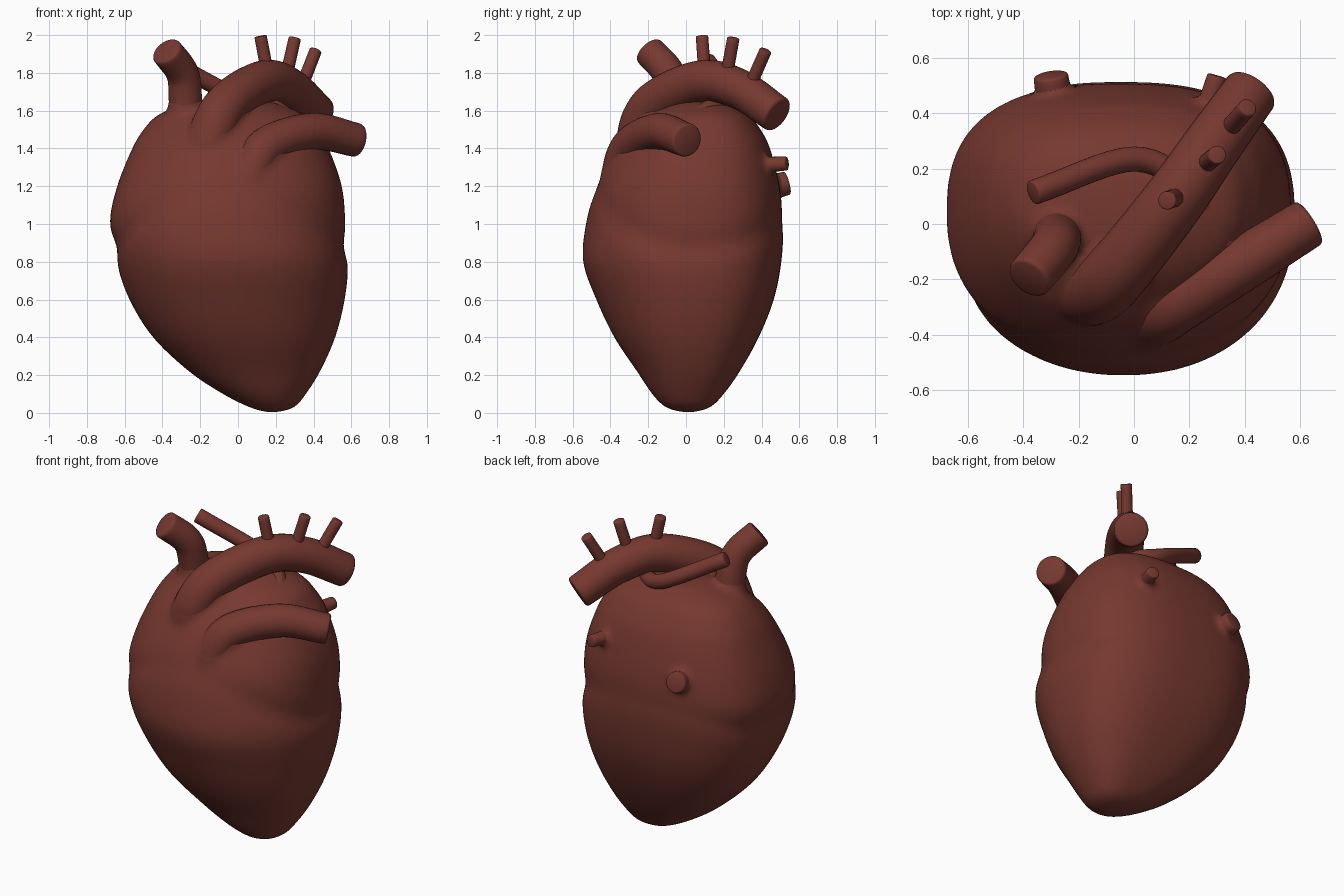
import bpy
import math
from mathutils import Vector

cube = bpy.data.objects.get("Cube")
if cube:
    bpy.data.objects.remove(cube, do_unlink=True)

muscle = bpy.data.materials.new("muscle red")
muscle.use_nodes = True
red = (0.18, 0.04, 0.029, 1)
muscle.diffuse_color = red
shader = muscle.node_tree.nodes["Principled BSDF"]
shader.inputs["Base Color"].default_value = red


def spline(rows, steps):
    """Smooth curve through rows of numbers of any width."""
    rows = [Vector(row) for row in rows]
    before = rows[0] * 2 - rows[1]
    after = rows[-1] * 2 - rows[-2]
    padded = [before] + rows + [after]
    curve = []
    for a, b, c, d in zip(padded, padded[1:], padded[2:], padded[3:]):
        start_slope, end_slope = (c - a) / 2, (d - b) / 2
        for step in range(steps):
            t = step / steps
            ease = t * t * (3 - 2 * t)
            curve.append(b.lerp(c, ease) + start_slope * (t * (1 - t) ** 2)
                         - end_slope * (t * t * (1 - t)))
    return curve + [rows[-1]]


def skin(rings):
    """Closed skin over equal rings of points."""
    count = len(rings[0])
    verts = [point for ring in rings for point in ring]
    faces = []
    for row in range(len(rings) - 1):
        for i in range(count):
            low, low_next = row * count + i, row * count + (i + 1) % count
            faces.append((low, low_next, low_next + count, low + count))
    faces.append(tuple(reversed(range(count))))
    faces.append(tuple(range(len(verts) - count, len(verts))))
    return verts, faces


def tube(path, start_radius, end_radius, flare=0.0, sides=28):
    """Round vessel along a path, with a softened rim at its end."""
    centres = spline(path, 8)
    radii = []
    for i in range(len(centres)):
        t = i / (len(centres) - 1)
        radius = start_radius + (end_radius - start_radius) * t
        radii.append(radius * (1 + flare * (1 - t) ** 2))
    direction = (centres[-1] - centres[-2]).normalized()
    tip, rim = centres[-1], end_radius * 0.15
    centres += [tip + direction * rim * 0.7, tip + direction * rim]
    radii += [end_radius * 0.95, end_radius * 0.85]
    side = (centres[1] - centres[0]).orthogonal()
    rings = []
    for i, (centre, radius) in enumerate(zip(centres, radii)):
        following = centres[min(i + 1, len(centres) - 1)]
        ahead = (following - centres[max(i - 1, 0)]).normalized()
        side = (side - ahead * side.dot(ahead)).normalized()
        up = ahead.cross(side)
        angles = [math.tau * k / sides for k in range(sides)]
        rings.append([centre + (side * math.cos(a) + up * math.sin(a)) * radius
                      for a in angles])
    return skin(rings)


def add_part(name, verts, faces):
    mesh = bpy.data.meshes.new(name)
    mesh.from_pydata(verts, [], faces)
    mesh.materials.append(muscle)
    part = bpy.data.objects.new(name, mesh)
    bpy.context.collection.objects.link(part)
    bpy.ops.object.select_all(action="DESELECT")
    part.select_set(True)
    bpy.context.view_layer.objects.active = part
    bpy.ops.object.shade_smooth_by_angle(angle=math.radians(50))
    return part


# Large vessels: start radius, end radius, root flare, points fused into the body, path
vessels = {
    "aortic_arch": (0.13, 0.1, 0.3, 3, [
        (-0.17, -0.2, 1.28), (-0.14, -0.24, 1.47), (-0.05, -0.16, 1.64),
        (0.14, 0.08, 1.755), (0.28, 0.28, 1.715), (0.42, 0.475, 1.585)]),
    "pulmonary_trunk": (0.12, 0.09, 0.3, 3, [
        (0.04, -0.33, 1.12), (0.08, -0.33, 1.29), (0.17, -0.28, 1.42),
        (0.4, -0.14, 1.49), (0.625, 0, 1.445)]),
    "upper_vein": (0.09, 0.084, 1.1, 2, [
        (-0.28, -0.02, 1.45), (-0.28, -0.06, 1.7),
        (-0.3, -0.1, 1.81), (-0.375, -0.19, 1.91)]),
    "back_vein_right": (0.07, 0.063, 0.5, 2, [(-0.28, 0.4, 1.18), (-0.3, 0.53, 1.215)]),
    "back_vein_left": (0.045, 0.037, 0.5, 2, [(0.25, 0.36, 1.31), (0.3, 0.53, 1.32)]),
    "thin_artery": (0.045, 0.045, 0, 0, [
        (0.36, -0.12, 1.47), (0.2, 0.12, 1.61),
        (0, 0.235, 1.67), (-0.36, 0.115, 1.86)]),
}

# Heart body sections: height, right, left, front and back edges
sections = [
    (0.002, 0.15, 0.21, -0.02, 0.04), (0.03, 0.06, 0.3, -0.11, 0.13),
    (0.1, -0.08, 0.36, -0.18, 0.2), (0.22, -0.26, 0.435, -0.26, 0.285),
    (0.4, -0.45, 0.515, -0.38, 0.385), (0.6, -0.575, 0.565, -0.475, 0.465),
    (0.8, -0.645, 0.585, -0.545, 0.505), (1, -0.68, 0.57, -0.53, 0.515),
    (1.2, -0.64, 0.55, -0.475, 0.495), (1.4, -0.56, 0.48, -0.37, 0.445),
    (1.5, -0.5, 0.42, -0.28, 0.395), (1.58, -0.42, 0.35, -0.19, 0.33),
    (1.64, -0.26, 0.2, -0.07, 0.22), (1.655, -0.12, 0.1, 0.02, 0.14)]


def section_ring(section, sides=72):
    """Outline pointed to the front and full at the back, with a shallow groove."""
    height, right, left, front, back = section
    middle = (front + back) / 2 + (back - front) * 0.04
    ring = []
    for k in range(sides):
        angle = math.tau * k / sides
        c, s = math.cos(angle), math.sin(angle)
        power, rise, depth = (0.77, 0.14, back - middle) if s > 0 else (0.93, 0.3, middle - front)
        groove = 0.88 + rise * s * s
        dent = 1 - (0.012 + 0.025 * c * c) * math.exp(-((height - groove) / 0.07) ** 2)
        x = math.copysign(abs(c) ** power, c) * (left - right) / 2 * dent
        y = math.copysign(abs(s) ** power, s) * depth * dent
        ring.append(Vector(((left + right) / 2 + x, middle + y, height)))
    return ring


verts, faces = skin([section_ring(section) for section in spline(sections, 6)])

# Flared vessel roots are fused into the body so that they flow out of it
for start, end, flare, fused, path in vessels.values():
    if fused:
        root_end = start + (end - start) * (fused - 1) / (len(path) - 1)
        root_verts, root_faces = tube(path[:fused], start * 0.95, root_end * 0.95, flare)
        faces += [tuple(i + len(verts) for i in face) for face in root_faces]
        verts += root_verts

body = add_part("heart_body", verts, faces)
remesh = body.modifiers.new("fuse", "REMESH")
remesh.mode = "VOXEL"
remesh.voxel_size = 0.016
soften = body.modifiers.new("soften", "SMOOTH")
soften.factor = 0.5
soften.iterations = 20
for modifier in ("fuse", "soften"):
    bpy.ops.object.modifier_apply(modifier=modifier)
bpy.ops.object.shade_smooth()

for name, (start, end, flare, fused, path) in vessels.items():
    add_part(name, *tube(path, start, end))

# Three small branches on top of the arch, from base to tip
branches = {
    "arch_branch_front": [(0.16, 0.1, 1.78), (0.12, 0.085, 1.99)],
    "arch_branch_middle": [(0.25, 0.21, 1.76), (0.3, 0.25, 1.98)],
    "arch_branch_back": [(0.33, 0.33, 1.71), (0.41, 0.42, 1.915)],
}
for name, path in branches.items():
    add_part(name, *tube(path, 0.034, 0.033))
